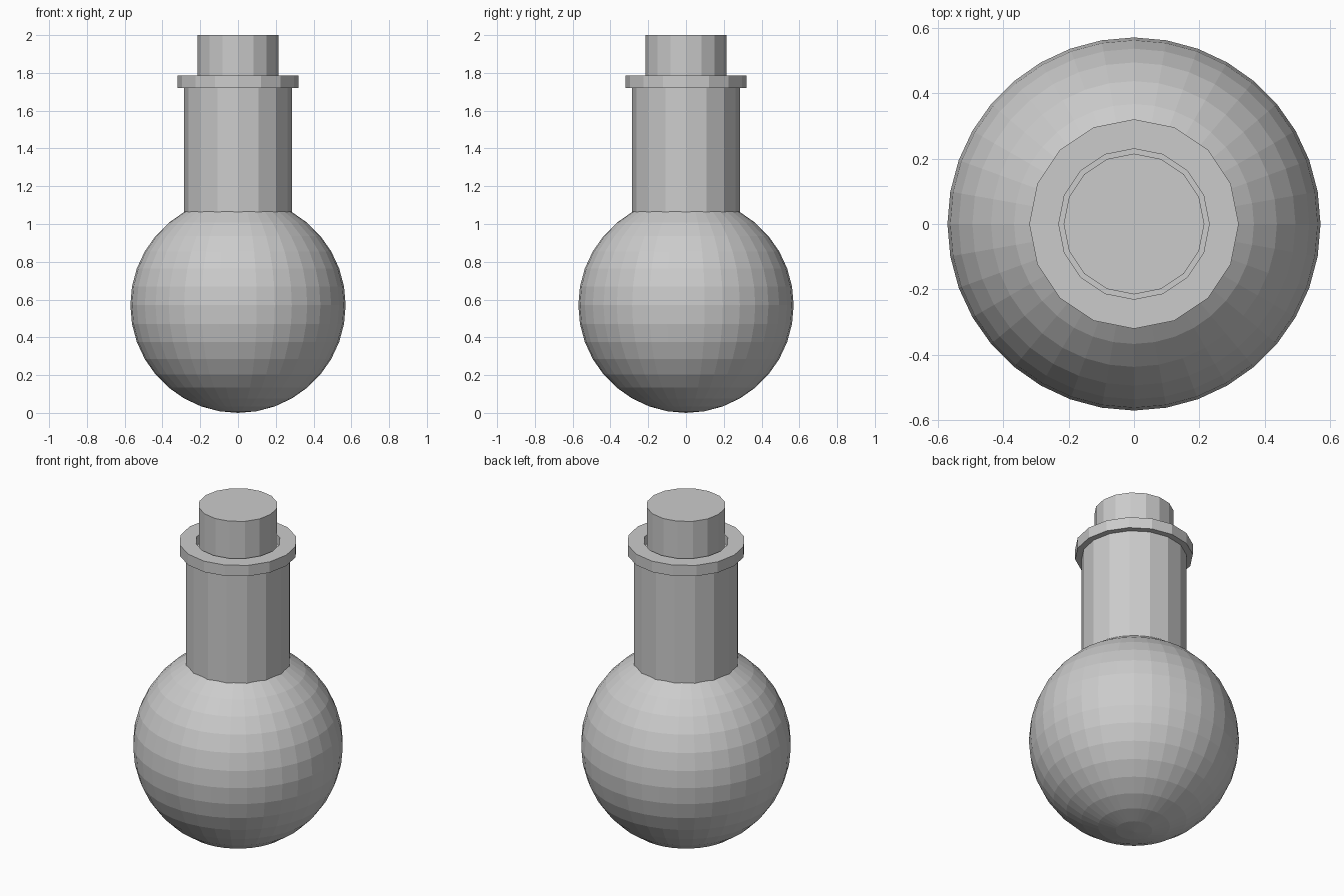
import bpy, bmesh
from math import cos, sin, pi

if "Cube" in bpy.data.objects:
    bpy.data.objects.remove(bpy.data.objects["Cube"])

SIDES = 16


def lathe(name, profile, sides, closed=False):
    """Spin an (r, z) profile about z; open profiles are capped at both ends."""
    bm = bmesh.new()
    rings = [[bm.verts.new((r * cos(2 * pi * i / sides), r * sin(2 * pi * i / sides), z))
              for i in range(sides)] for r, z in profile]
    pairs = list(zip(rings, rings[1:]))
    if closed:
        pairs.append((rings[-1], rings[0]))
    else:
        bm.faces.new(rings[0][::-1])
        bm.faces.new(rings[-1])
    for a, b in pairs:
        for i in range(sides):
            j = (i + 1) % sides
            bm.faces.new((a[i], a[j], b[j], b[i]))
    bmesh.ops.recalc_face_normals(bm, faces=bm.faces)
    mesh = bpy.data.meshes.new(name)
    bm.to_mesh(mesh)
    bm.free()
    obj = bpy.data.objects.new(name, mesh)
    bpy.context.collection.objects.link(obj)
    return obj


# round flask body
bpy.ops.mesh.primitive_uv_sphere_add(segments=36, ring_count=18, radius=0.57,
                                     location=(0, 0, 0.57))
bpy.context.object.name = "flask_body"

# neck
lathe("neck", [(0.285, 1.0), (0.285, 1.73)], SIDES)

# rim collar with an opening around the stopper
lathe("rim", [(0.23, 1.72), (0.32, 1.72), (0.32, 1.785), (0.23, 1.785)], SIDES, closed=True)

# cork stopper
lathe("stopper", [(0.215, 1.70), (0.215, 2.0)], SIDES)
